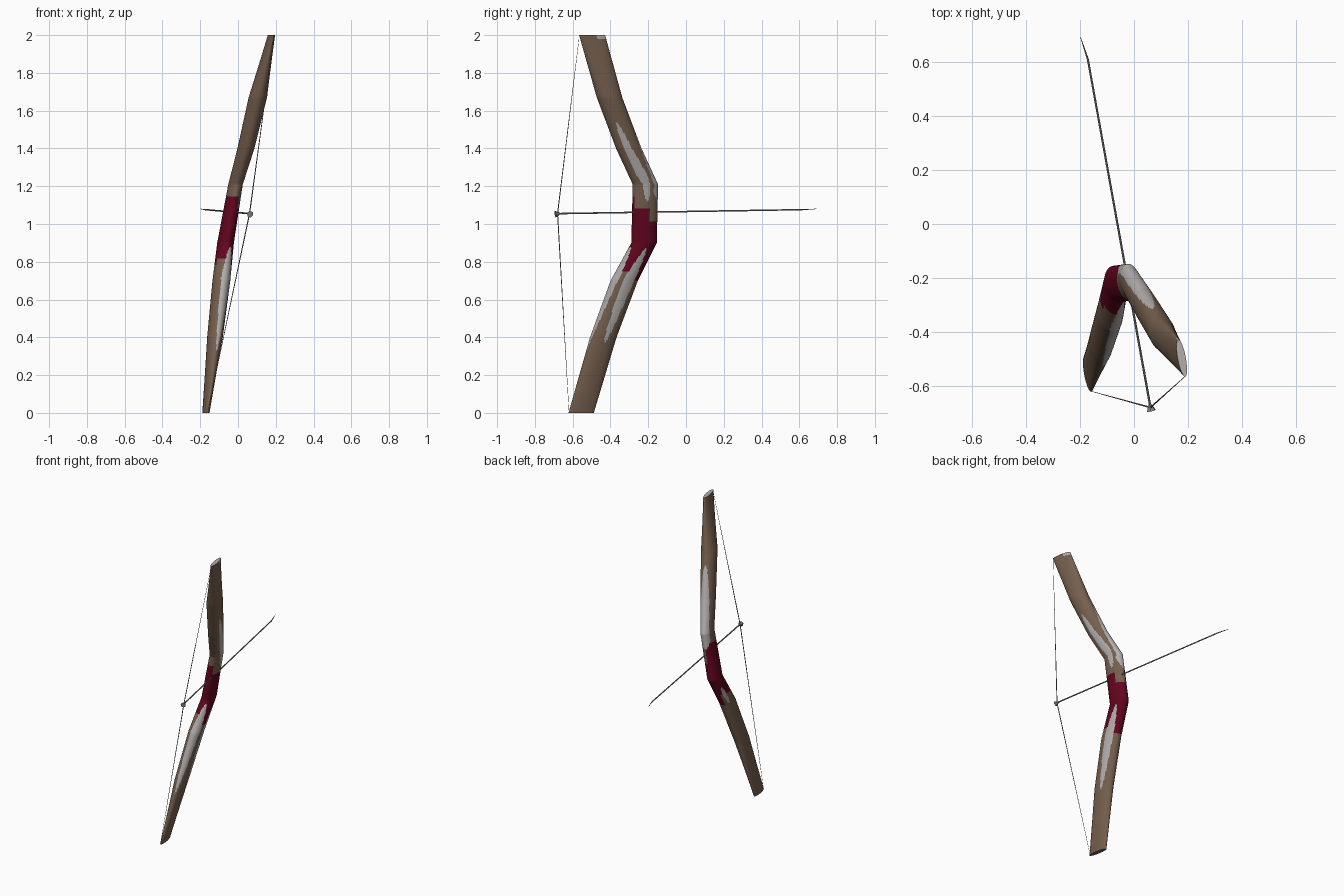
import bpy, bmesh, math
from mathutils import Vector

if "Cube" in bpy.data.objects:
    bpy.data.objects.remove(bpy.data.objects["Cube"])


def material(name, rgb):
    m = bpy.data.materials.new(name)
    m.diffuse_color = (*rgb, 1)
    m.use_nodes = True
    m.node_tree.nodes["Principled BSDF"].inputs["Base Color"].default_value = m.diffuse_color
    return m


WOOD = material("brown wood", (0.18, 0.115, 0.075))
RED = material("dark red wrap", (0.125, 0.0015, 0.013))
PALE = material("pale grey", (0.44, 0.42, 0.41))
GREY = material("mid grey", (0.25, 0.24, 0.23))

# directions of the limb section: along the arrow, and sideways
ALONG = Vector((-0.18, 0.984, 0))
SIDE = Vector((0.984, 0.18, 0))


def finish(bm, name, mats, angle=40):
    bmesh.ops.recalc_face_normals(bm, faces=bm.faces)
    mesh = bpy.data.meshes.new(name)
    bm.to_mesh(mesh)
    bm.free()
    for m in mats:
        mesh.materials.append(m)
    ob = bpy.data.objects.new(name, mesh)
    bpy.context.collection.objects.link(ob)
    bpy.ops.object.select_all(action='DESELECT')
    ob.select_set(True)
    bpy.context.view_layer.objects.active = ob
    bpy.ops.object.shade_smooth_by_angle(angle=math.radians(angle))
    return ob


def skin(bm, rings):
    n = len(rings[0])
    vs = [[bm.verts.new(p) for p in r] for r in rings]
    for a, b in zip(vs, vs[1:]):
        for i in range(n):
            j = (i + 1) % n
            bm.faces.new((a[i], a[j], b[j], b[i]))
    bm.faces.new(vs[0][::-1])
    bm.faces.new(vs[-1])


# bow body: z, centre x, centre y, half depth, half thickness
STATIONS = [
    (0.00, -0.170, -0.555, 0.068, 0.015),
    (0.40, -0.122, -0.438, 0.071, 0.040),
    (0.70, -0.088, -0.327, 0.073, 0.046),
    (0.90, -0.066, -0.222, 0.068, 0.043),
    (1.21, -0.013, -0.215, 0.068, 0.037),
    (1.40, 0.042, -0.303, 0.068, 0.044),
    (1.67, 0.105, -0.405, 0.068, 0.048),
    (2.00, 0.177, -0.497, 0.070, 0.015),
]


def station(z):
    for a, b in zip(STATIONS, STATIONS[1:]):
        if z <= b[0] + 1e-6:
            t = (z - a[0]) / (b[0] - a[0])
            return [p + (q - p) * t for p, q in zip(a, b)]


# worn pale strips: angle at bottom, angle at top, half width, z bottom, z top, z of widest point
STRIPS = [
    (85, 108, 25, 1.12, 1.54, 1.28),
    (0, -8, 56, 1.11, 1.60, 1.17),
    (82, 74, 27, 0.37, 0.87, 0.70),
    (172, 158, 38, 0.33, 0.88, 0.72),
    (-55, -55, 16, 0.71, 0.84, 0.78),
]


def colour_index(z, angle):
    for a0, a1, half, z0, z1, zm in STRIPS:
        if z0 < z < z1:
            mid = a0 + (a1 - a0) * (z - z0) / (z1 - z0)
            f = (z - z0) / (zm - z0) if z < zm else (z1 - z) / (z1 - zm)
            off = abs((angle - mid + 180) % 360 - 180)
            if off < half * f ** 0.5:
                return 2
    if z > 1.982 and -10 < angle < 75:
        return 2
    # the wrap ends higher on the left than on the right
    if 0 <= angle < 75:
        top = 1.01
    elif 75 <= angle < 150:
        top = 1.08
    else:
        top = 1.15
    # and reaches lower on the back and between the pale strips
    if -25 < angle < 55:
        bottom = 0.70
    elif 55 <= angle < 135:
        bottom = 0.75
    elif angle < 0 and angle > -110:
        bottom = 0.78
    else:
        bottom = 0.82
    return 1 if bottom < z < top else 0


SEG = 64
zs = []
for a, b in zip(STATIONS, STATIONS[1:]):
    n = max(1, round((b[0] - a[0]) / 0.007))
    zs += [a[0] + (b[0] - a[0]) * i / n for i in range(n)]
zs.append(2.0)
rings = []
for z in zs:
    _, x, y, d, w = station(z)
    rings.append([Vector((x, y, z)) + ALONG * d * math.cos(t) + SIDE * w * math.sin(t)
                  for t in (2 * math.pi * i / SEG for i in range(SEG))])
bm = bmesh.new()
skin(bm, rings)
for f in bm.faces:
    c = f.calc_center_median()
    if len(f.verts) > 4:
        f.material_index = 2 if c.z > 1 else 0
        continue
    _, x, y, d, w = station(c.z)
    r = c - Vector((x, y, c.z))
    f.material_index = colour_index(c.z, math.degrees(math.atan2(r.dot(SIDE) / w, r.dot(ALONG) / d)))
finish(bm, "bow_body", [WOOD, RED, PALE])


# thin tapering rod through points with radii
def rod(name, pts, radii, sides, mat):
    pts = [Vector(p) for p in pts]
    bm = bmesh.new()
    rings = []
    axis = (pts[-1] - pts[0]).normalized()
    u = axis.cross(Vector((0.3, 0.3, 1)) if abs(axis.z) < 0.7 else Vector((0, 1, 0))).normalized()
    v = axis.cross(u)
    for p, r in zip(pts, radii):
        rings.append([p + (u * math.cos(t) + v * math.sin(t)) * r
                      for t in (2 * math.pi * i / sides for i in range(sides))])
    skin(bm, rings)
    return finish(bm, name, [mat])


NOCK = (0.061, -0.680, 1.055)

# arrow with its slim point
rod("arrow_shaft", [NOCK, (-0.171, 0.61, 1.076), (-0.198, 0.692, 1.08)],
    [0.0045, 0.004, 0.001], 8, GREY)

# flared nock at the string
rod("arrow_nock", [(0.064, -0.692, 1.052), (0.058, -0.667, 1.056)], [0.018, 0.005], 6, GREY)

# string halves
rod("upper_string", [(0.188, -0.566, 1.985), NOCK], [0.001, 0.003], 6, GREY)
rod("lower_string", [(-0.158, -0.62, 0.015), NOCK], [0.001, 0.003], 6, GREY)
